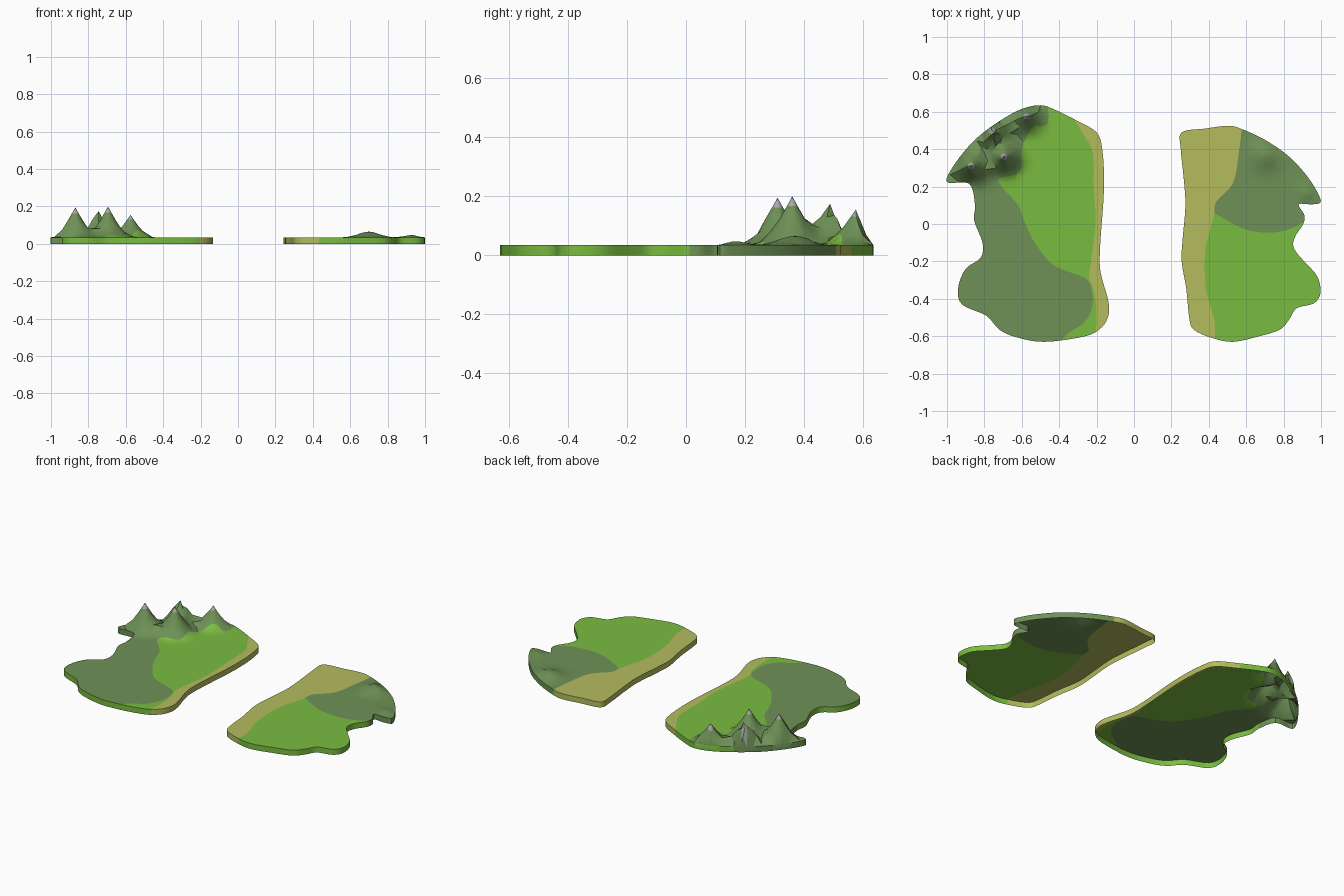
import bpy, math, random
from mathutils import Vector
from mathutils.geometry import delaunay_2d_cdt

if "Cube" in bpy.data.objects:
    bpy.data.objects.remove(bpy.data.objects["Cube"])

random.seed(4)
TOP = 0.035


def material(name, rgb):
    def lin(c):
        c /= 255
        return c / 12.92 if c < 0.04045 else ((c + 0.055) / 1.055) ** 2.4
    m = bpy.data.materials.new(name)
    m.diffuse_color = (*[lin(c) for c in rgb], 1)
    m.use_nodes = True
    m.node_tree.nodes["Principled BSDF"].inputs["Base Color"].default_value = m.diffuse_color
    return m


MATS = [material("sand", (180, 188, 94)), material("grass", (122, 188, 64)),
        material("forest", (110, 145, 86)), material("peak_grey", (168, 170, 168))]
SAND, GRASS, FOREST, PEAK = range(4)


def smooth(points, closed, steps=4):
    """Catmull-Rom curve through the points."""
    p = [Vector(q) for q in points]
    n, out = len(p), []
    at = (lambda i: p[i % n]) if closed else (lambda i: p[max(0, min(n - 1, i))])
    for i in range(n if closed else n - 1):
        a, b, c, d = at(i - 1), at(i), at(i + 1), at(i + 2)
        for k in range(steps):
            t = k / steps
            out.append(0.5 * (2 * b + (c - a) * t + (2 * a - 5 * b + 4 * c - d) * t * t
                              + (3 * b - a - 3 * c + d) * t ** 3))
    if not closed:
        out.append(p[-1])
    return out


def inside(q, poly):
    hit = False
    for a, b in zip(poly, poly[1:] + poly[:1]):
        if (a[1] > q[1]) != (b[1] > q[1]):
            if q[0] < a[0] + (q[1] - a[1]) / (b[1] - a[1]) * (b[0] - a[0]):
                hit = not hit
    return hit


def island(name, coast, sand_line, sand_close, forest_line, forest_close,
           peaks, power, cap, wall_rule):
    coast = smooth(coast, True)
    lines = [smooth(sand_line, False), smooth(forest_line, False)]
    sand = lines[0] + [Vector(c) for c in sand_close]
    forest = lines[1] + [Vector(c) for c in forest_close]

    def shore(q):
        return min((q - c).length for c in coast)

    # coast, colour borders, rings round the peaks and a loose grid
    pts, edges = list(coast), [(i, (i + 1) % len(coast)) for i in range(len(coast))]
    for ln in lines:
        s = len(pts)
        pts += ln
        edges += [(s + i, s + i + 1) for i in range(len(ln) - 1)]
    free = []
    for x, y, h, r in peaks:
        free.append(Vector((x, y)))
        for f, n in ((0.14, 8), (0.34, 8), (0.56, 10)):
            for k in range(n):
                a = math.tau * (k + f) / n
                free.append(Vector((x + r * f * math.cos(a), y + r * f * math.sin(a))))
    for i in range(-26, 27):
        for j in range(-18, 19):
            q = Vector((i * 0.04 + (j % 2) * 0.02, j * 0.037))
            q += Vector((random.uniform(-.006, .006), random.uniform(-.006, .006)))
            if all((q - Vector(p[:2])).length > p[3] * 0.7 for p in peaks):
                free.append(q)
    border = lines[0] + lines[1]
    pts += [q for q in free if inside(q, coast) and shore(q) > 0.012
            and (min((q - b).length for b in border) > 0.01
                 or any((q - Vector(p[:2])).length < 0.03 for p in peaks))]
    res = delaunay_2d_cdt(pts, edges, [], 0, 1e-5)
    flat, tris = res[0], res[2]

    def height(q):
        s = 0
        for x, y, h, r in peaks:
            d = math.hypot(q.x - x, q.y - y) / r
            if power:      # pointed peak
                v = h * max(0, 1 - d) ** power
            else:          # rounded hill
                v = h * (0.5 + 0.5 * math.cos(math.pi * min(d, 1)))
            s += v * v
        return TOP + math.sqrt(s) * min(1, shore(q) / 0.04)

    verts, faces, mats, index = [], [], [], {}

    def vert(i, low):
        if (i, low) not in index:
            index[i, low] = len(verts)
            verts.append((flat[i].x, flat[i].y, 0 if low else height(flat[i])))
        return index[i, low]

    used = {}
    for t in tris:
        c = sum((flat[i] for i in t), Vector((0, 0))) / len(t)
        if not inside(c, coast):
            continue
        m = SAND if inside(c, sand) else FOREST if inside(c, forest) else GRASS
        if cap and any((c - Vector(p[:2])).length < p[3] * 0.14 for p in peaks):
            m = PEAK
        faces.append([vert(i, False) for i in t])
        mats.append(m)
        for a, b in zip(t, list(t[1:]) + [t[0]]):
            used[a, b] = m
    # cliff wall down to the open underside
    for (a, b), m in used.items():
        if (b, a) not in used:
            faces.append([vert(b, False), vert(a, False), vert(a, True), vert(b, True)])
            mats.append(wall_rule(m, (flat[a] + flat[b]) / 2))

    me = bpy.data.meshes.new(name)
    me.from_pydata(verts, [], faces)
    for m in MATS:
        me.materials.append(m)
    for f, m in zip(me.polygons, mats):
        f.material_index = m
    ob = bpy.data.objects.new(name, me)
    bpy.context.collection.objects.link(ob)
    bpy.ops.object.select_all(action='DESELECT')
    ob.select_set(True)
    bpy.context.view_layer.objects.active = ob
    bpy.ops.object.shade_smooth_by_angle(angle=math.radians(35))


# west island with the mountain range
west_coast = [(-.50, .635), (-.42, .61), (-.31, .555), (-.20, .49), (-.17, .40), (-.16, .25),
              (-.165, .1), (-.18, -.1), (-.18, -.25), (-.14, -.40), (-.135, -.48), (-.17, -.55),
              (-.26, -.60), (-.48, -.63), (-.63, -.605), (-.72, -.565), (-.79, -.49),
              (-.92, -.43), (-.94, -.34), (-.90, -.24), (-.82, -.18), (-.81, -.10),
              (-.855, .02), (-.85, .10), (-.88, .215), (-.99, .22), (-.995, .26),
              (-.93, .36), (-.84, .46), (-.72, .55), (-.60, .615)]
west_sand = [(-.36, .65), (-.32, .56), (-.27, .48), (-.22, .38), (-.215, .2), (-.205, 0),
             (-.23, -.2), (-.24, -.29), (-.213, -.36), (-.20, -.48), (-.21, -.66)]
west_forest = [(-.47, .70), (-.46, .54), (-.54, .52), (-.60, .40), (-.61, .28), (-.72, .24),
               (-.69, .18), (-.62, .10), (-.58, 0), (-.53, -.1), (-.43, -.22), (-.26, -.29),
               (-.225, -.36), (-.225, -.45), (-.27, -.53), (-.36, -.59), (-.43, -.68)]
island("west_island", west_coast, west_sand, [(0, -.7), (0, .7)],
       west_forest, [(-1.2, -.7), (-1.2, .7)],
       [(-.87, .31, .16, .13), (-.695, .36, .165, .13),
        (-.76, .50, .175, .135), (-.575, .575, .12, .12)], 1.5, True,
       lambda m, c: GRASS if m == FOREST and (c.y < .1 or c.y > .555) else m)

# east island with a low hill
east_coast = [(.255, .49), (.38, .51), (.50, .525), (.57, .51), (.70, .45), (.83, .36),
              (.93, .25), (.985, .16), (.997, .115), (.95, .105), (.88, .105), (.91, .05),
              (.905, 0), (.86, -.07), (.855, -.13), (.91, -.2), (.98, -.28), (.997, -.37),
              (.96, -.425), (.87, -.45), (.83, -.51), (.78, -.565), (.67, -.60), (.53, -.63),
              (.42, -.61), (.32, -.565), (.295, -.5), (.28, -.35), (.255, -.2), (.26, -.08),
              (.275, .1), (.265, .25), (.25, .4)]
east_sand = [(.58, .60), (.575, .5), (.56, .38), (.53, .22), (.44, .12), (.43, .06),
             (.41, -.02), (.38, -.15), (.385, -.35), (.43, -.52), (.43, -.68)]
east_forest = [(.40, .075), (.55, -.01), (.64, -.04), (.75, -.045), (.85, -.02), (.97, .05)]
island("east_island", east_coast, east_sand, [(0, -.7), (0, .7)],
       east_forest, [(1.2, .05), (1.2, .8), (.3, .8)],
       [(.70, .37, .03, .13), (.93, .17, .012, .09)], 0, False, lambda m, c: m)
